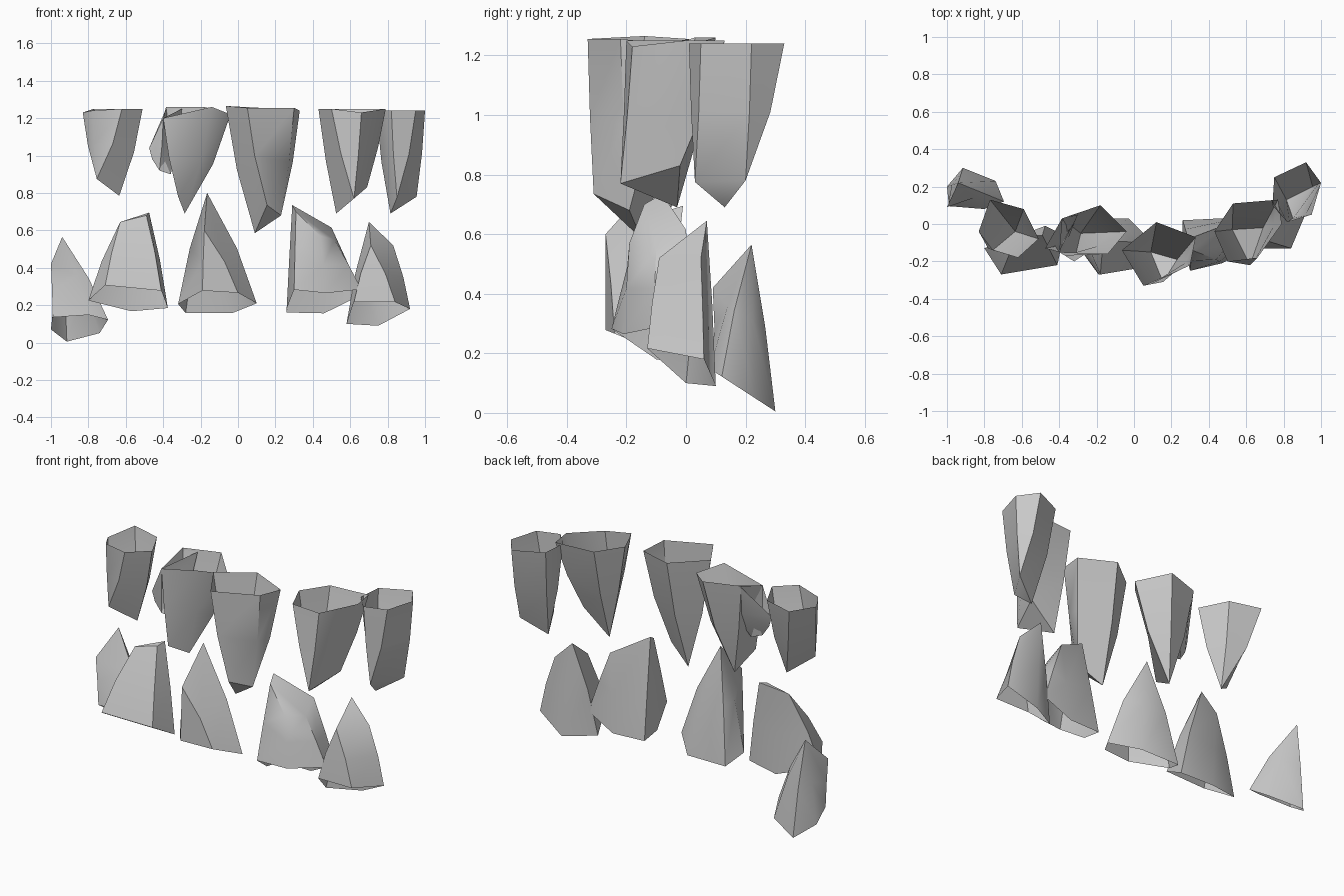
import bpy
import bmesh
import math
from mathutils import Vector

old = bpy.data.objects.get("Cube")
if old:
    bpy.data.objects.remove(old, do_unlink=True)

# One plain grey for every tooth
GREY = (0.58, 0.58, 0.58, 1.0)
enamel = bpy.data.materials.new("enamel_grey")
enamel.use_nodes = True
enamel.diffuse_color = GREY
enamel.node_tree.nodes["Principled BSDF"].inputs["Base Color"].default_value = GREY


# Hollow crown: an open rim lofted through a belly ring to a chipped tip.
# Rim height drops by slope along y, unless a point gives its own z.
# Belly is how far the middle ring has drawn in (half means straight sides).
def tooth(name, rim, tips, height, slope=0.0, belly=0.42):
    root = [Vector(p) if len(p) == 3 else Vector((p[0], p[1], height - slope * p[1]))
            for p in rim]
    cusps = [Vector(t) for t in tips]
    # Every rim corner runs to the cusp closest to it in plan
    ends = [min(cusps, key=lambda c: (c.xy - r.xy).length) for r in root]
    middle = []
    for r, e in zip(root, ends):
        m = r.lerp(e, belly)
        m.z = (r.z + e.z) / 2
        middle.append(m)

    bm = bmesh.new()
    rings = [[bm.verts.new(p) for p in ring] for ring in (root, middle, ends)]
    count = len(root)
    for low, high in zip(rings, rings[1:]):
        for i in range(count):
            j = (i + 1) % count
            bm.faces.new((low[i], low[j], high[j], high[i]))
    bm.faces.new(rings[-1])
    bmesh.ops.remove_doubles(bm, verts=bm.verts, dist=0.001)
    bmesh.ops.recalc_face_normals(bm, faces=bm.faces)

    mesh = bpy.data.meshes.new(name)
    bm.to_mesh(mesh)
    bm.free()
    mesh.materials.append(enamel)
    obj = bpy.data.objects.new(name, mesh)
    bpy.context.collection.objects.link(obj)
    bpy.ops.object.select_all(action="DESELECT")
    obj.select_set(True)
    bpy.context.view_layer.objects.active = obj
    bpy.ops.object.shade_smooth_by_angle(angle=math.radians(45))


# Upper row: rims open upward, tips point down
tooth("upper_outer_right_tooth",
      rim=[(-.83, -.04, 1.23), (-.77, .13), (-.59, .08), (-.51, -.08), (-.62, -.18),
           (-.78, -.13, 1.24)],
      tips=[(-.635, -.04, .785), (-.755, -.14, .875)],
      height=1.25, belly=.37)

tooth("upper_inner_right_tooth",
      rim=[(-.385, .03), (-.18, .10), (-.04, -.04, 1.22), (-.14, -.16), (-.4, -.15, 1.2)],
      tips=[(-.285, -.05, .69), (-.32, -.2, .78)],
      height=1.26, belly=.38)

tooth("upper_inner_right_side_cusp",
      rim=[(-.475, -.13, 1.04), (-.385, .03, 1.25), (-.3, .05), (-.4, -.15, 1.2)],
      tips=[(-.42, -.12, .92), (-.36, -.1, .9)],
      height=1.25, belly=.3)

tooth("upper_middle_tooth",
      rim=[(-.065, -.14, 1.265), (.12, .01), (.33, -.07, 1.24), (.30, -.22), (.05, -.33)],
      tips=[(.09, -.15, .585), (.23, -.19, .68), (.155, -.31, .735)],
      height=1.255, belly=.38)

tooth("upper_inner_left_tooth",
      rim=[(.43, -.04), (.53, .11), (.77, .13), (.79, 0), (.66, -.18, 1.23), (.5, -.2)],
      tips=[(.525, -.03, .69), (.62, -.22, .77), (.69, -.02, .83)],
      height=1.25)

tooth("upper_outer_left_tooth",
      rim=[(.74, .1), (.75, .25), (.92, .33), (1, .22), (.95, .05), (.82, .01)],
      tips=[(.815, .13, .69), (.955, .2, .78), (.85, .03, .775)],
      height=1.24, belly=.36)

# Lower row: rims open downward and slope, tips point up
tooth("lower_outer_right_tooth",
      rim=[(-1, .2), (-.915, .3), (-.74, .23), (-.695, .12), (-.8, .08), (-.99, .1)],
      tips=[(-.94, .22, .565), (-1, .09, .42)],
      height=.2, slope=.65)

tooth("lower_inner_right_tooth",
      rim=[(-.8, -.13), (-.71, -.27), (-.41, -.22), (-.375, -.06), (-.57, -.03)],
      tips=[(-.475, -.01, .695), (-.63, -.07, .645), (-.49, -.06, .68)],
      height=.15, slope=.58)

tooth("lower_middle_tooth",
      rim=[(-.32, -.09), (-.19, -.27), (0, -.24), (.1, -.1), (-.03, .03), (-.28, .03)],
      tips=[(-.165, -.09, .8), (-.18, -.27, .6)],
      height=.17, slope=.4, belly=.4)

tooth("lower_inner_left_tooth",
      rim=[(.26, -.1, .18), (.3, -.25), (.47, -.21), (.66, -.11, .285), (.63, .02, .24),
           (.46, .03), (.26, .02)],
      tips=[(.29, -.08, .735), (.31, -.14, .7), (.44, -.19, .57), (.515, -.1, .55),
            (.5, 0, .615)],
      height=.17, slope=.45, belly=.48)

tooth("lower_outer_left_tooth",
      rim=[(.58, 0, .1), (.62, -.13), (.84, -.13), (.92, .06, .18), (.75, .1)],
      tips=[(.7, .07, .645), (.83, .05, .52), (.71, -.09, .52)],
      height=.145, slope=.55, belly=.4)
